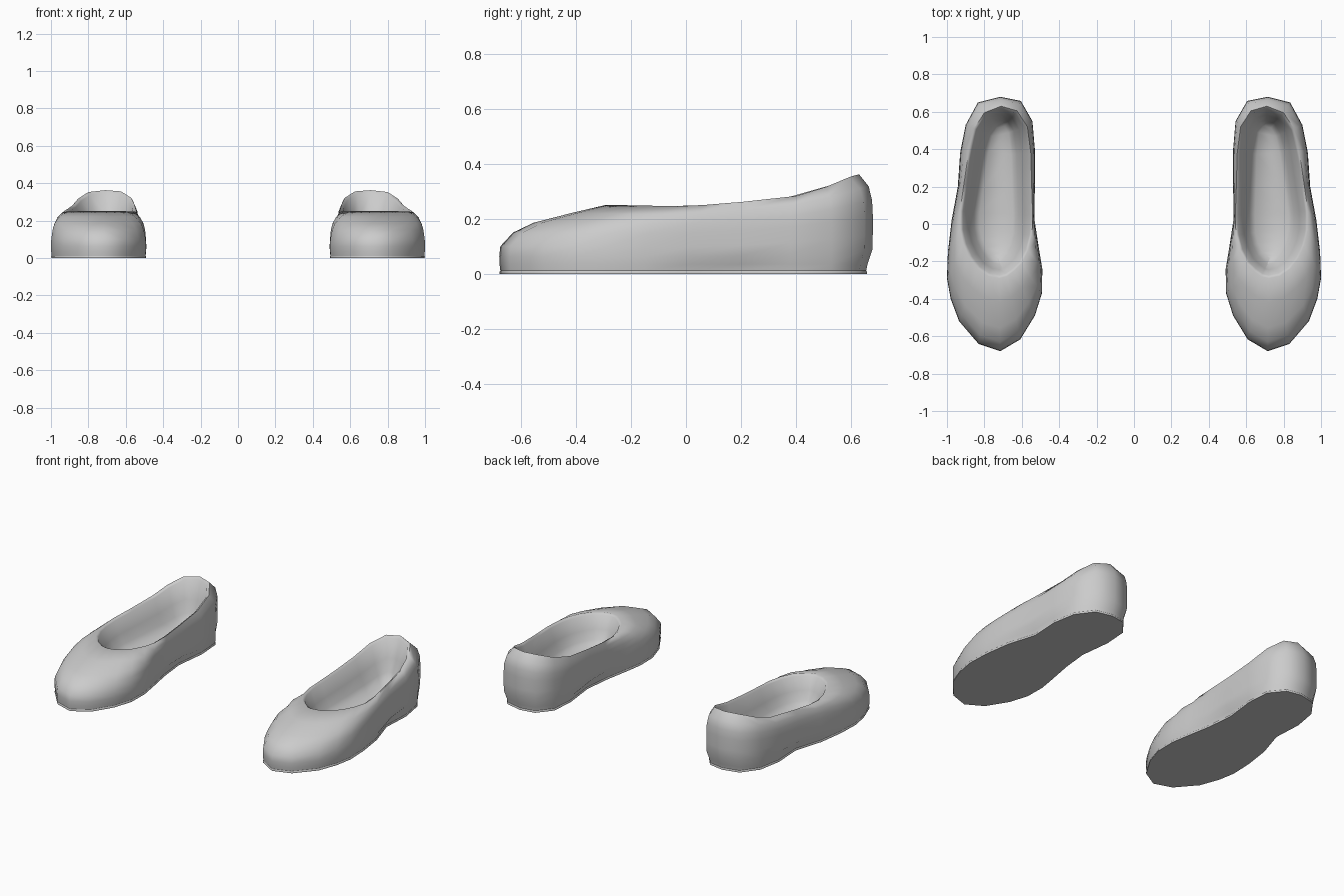
import bpy, bmesh, math
from mathutils import Vector

cube = bpy.data.objects.get("Cube")
if cube:
    bpy.data.objects.remove(cube, do_unlink=True)

grey = bpy.data.materials.new("soft_grey")
grey.use_nodes = True
grey.diffuse_color = (0.6, 0.6, 0.6, 1)
grey.node_tree.nodes["Principled BSDF"].inputs["Base Color"].default_value = (0.6, 0.6, 0.6, 1)

# Plan of the left shoe from toe round to heel and back: outline x, y, then opening x, y
PLAN = [
    (.715, -.68, .72, -.29), (.83, -.642, .78, -.278), (.935, -.52, .835, -.24),
    (.98, -.4, .88, -.18), (1, -.29, .912, -.11), (.995, -.15, .93, -.03),
    (.975, .02, .93, .07), (.942, .2, .91, .21), (.93, .38, .882, .4),
    (.9, .53, .855, .51), (.835, .65, .8, .595), (.715, .68, .71, .63),
    (.605, .658, .625, .605), (.543, .55, .57, .52), (.53, .4, .552, .38),
    (.53, .2, .547, .2), (.533, .03, .542, .05), (.51, -.12, .545, -.06),
    (.49, -.24, .565, -.14), (.492, -.37, .6, -.21), (.53, -.49, .64, -.25),
    (.608, -.617, .68, -.28)]
OUTLINE = [Vector(p[:2]) for p in PLAN]
OPENING = [Vector(p[2:]) for p in PLAN]
COUNT = len(PLAN)

# Wall profiles: share of the rim height, then run from outline to opening
LEVELS = [.25, .4, .6, .74, .88, 1]
TOE_RUN = [0, .01, .13, .32, .67, 1]
SIDE_RUN = [0, .02, .09, .2, .45, 1]
HEEL_RUN = [.02, 0, 0, .05, .3, 1]
RIM = [(-.3, .252), (0, .246), (.2, .262), (.4, .284), (.5, .313), (.6, .355), (.63, .363)]
# Lining: inset from the opening and share of the rim height
LINING = [(.016, .96), (.046, .64), (.076, .43)]


def rim_height(y):
    for (a, za), (b, zb) in zip(RIM, RIM[1:]):
        if y <= b:
            return za + (zb - za) * max(0, (y - a) / (b - a))
    return RIM[-1][1]


def inset(loop, amount):
    """Move a plan loop inwards along its normals."""
    result = []
    for i, p in enumerate(loop):
        t = (loop[(i + 1) % COUNT] - loop[i - 1]).normalized()
        result.append(p + Vector((-t.y, t.x)) * amount)
    return result


def wall_loop(level, run_index):
    """One loop of the curved outer wall."""
    result = []
    for p, q in zip(OUTLINE, OPENING):
        toe = min(1, max(0, (-.25 - p.y) / .3))
        heel = min(1, max(0, (p.y - .2) / .3))
        run = (TOE_RUN[run_index] * toe + HEEL_RUN[run_index] * heel
               + SIDE_RUN[run_index] * (1 - toe - heel))
        s = p.lerp(q, run)
        result.append((s.x, s.y, level * rim_height(q.y)))
    return result


def lining_loop(amount, level):
    return [(p.x, p.y, level * rim_height(q.y))
            for p, q in zip(inset(OPENING, amount), OPENING)]


def sole_loop(z, amount, waist):
    """One low loop, drawn in a little at the arch and heel."""
    result = []
    for p, q in zip(OUTLINE, inset(OUTLINE, 1)):
        arch = .026 * math.exp(-((p.y - .2) / .13) ** 2)
        back = .02 if p.y > .6 else 0
        s = p + (q - p) * (amount + (arch + back) * waist)
        result.append((s.x, s.y, z))
    return result


def loft(name, loops, side, cap_first=False, cap_last=False, angle=50):
    bm = bmesh.new()
    rings = [[bm.verts.new((x * side, y, z)) for x, y, z in loop] for loop in loops]
    for a, b in zip(rings, rings[1:]):
        for i in range(COUNT):
            j = (i + 1) % COUNT
            bm.faces.new((a[i], a[j], b[j], b[i]))
    # Caps are strips running across the shoe
    for ring in ([rings[0]] if cap_first else []) + ([rings[-1]] if cap_last else []):
        for i in range(COUNT // 2):
            corners = [ring[i], ring[i + 1], ring[-i - 1], ring[-i]]
            bm.faces.new(list(dict.fromkeys(corners)))
    bmesh.ops.recalc_face_normals(bm, faces=bm.faces)
    # An open shell is oriented by its last face, the insole, which looks up
    bm.faces.ensure_lookup_table()
    if not cap_first and bm.faces[-1].normal.z < 0:
        bmesh.ops.reverse_faces(bm, faces=bm.faces)
    mesh = bpy.data.meshes.new(name)
    bm.to_mesh(mesh)
    bm.free()
    mesh.materials.append(grey)
    obj = bpy.data.objects.new(name, mesh)
    bpy.context.collection.objects.link(obj)
    bpy.ops.object.select_all(action='DESELECT')
    obj.select_set(True)
    bpy.context.view_layer.objects.active = obj
    bpy.ops.object.shade_smooth_by_angle(angle=math.radians(angle))


for label, side in (("left", 1), ("right", -1)):
    # Thin sole
    loft(label + "_sole", [sole_loop(0, .002, 1), sole_loop(.007, .001, 1), sole_loop(.012, .004, 1)],
         side, cap_first=True, cap_last=True)
    # Upper: outer wall, rolled rim, bowl-shaped lining and insole in one shell
    foot = [sole_loop(.012, .004, 1), sole_loop(.036, .001, .9)]
    outer = [wall_loop(level, i) for i, level in enumerate(LEVELS)]
    lining = [lining_loop(amount, level) for amount, level in LINING]
    insole = [(p.x, p.y, .075) for p in inset(OPENING, .105)]
    loft(label + "_upper", foot + outer + lining + [insole],
         side, cap_last=True, angle=85)
